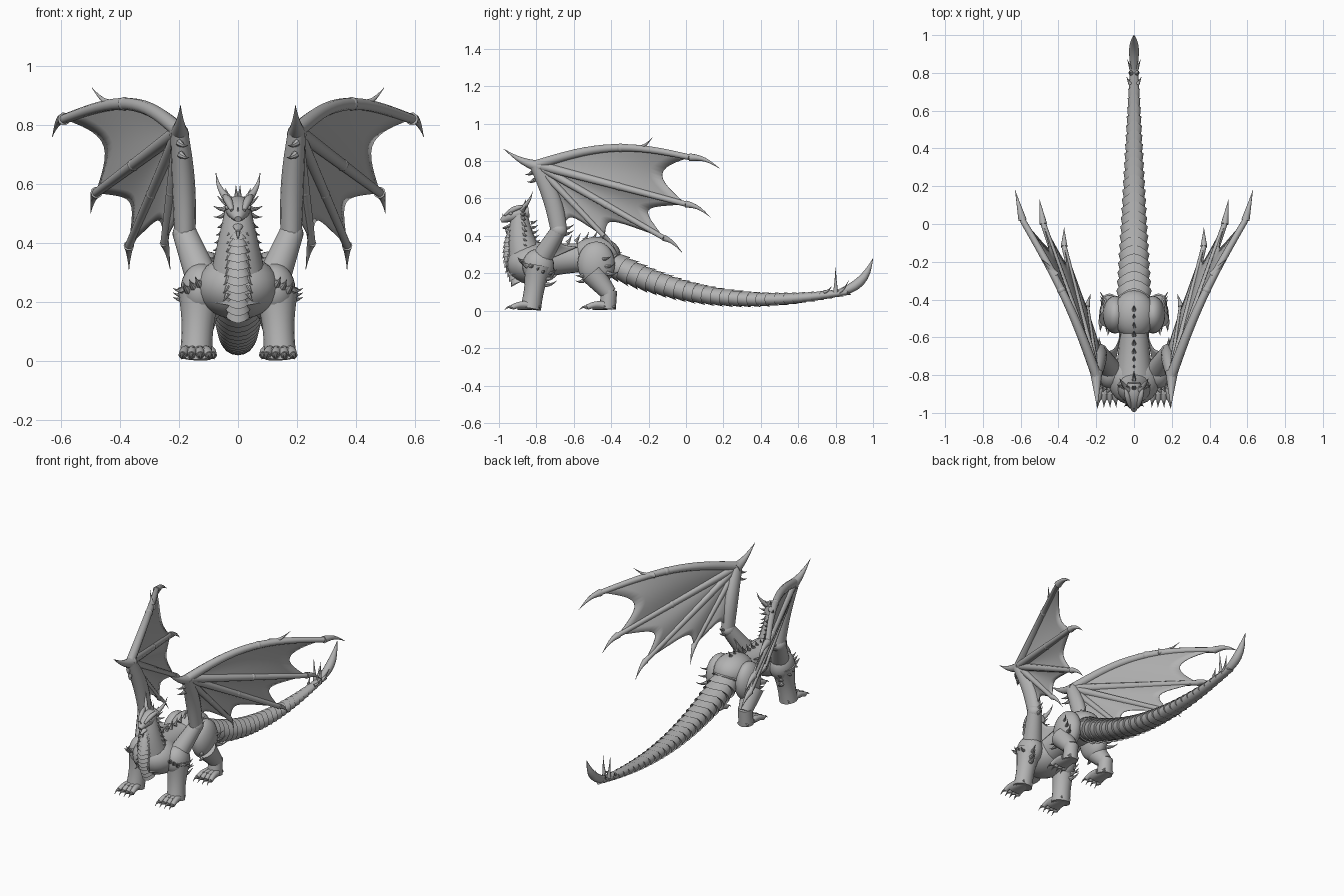
import bpy, bmesh, math
from mathutils import Vector

default_cube = bpy.data.objects.get("Cube")
if default_cube:
    bpy.data.objects.remove(default_cube, do_unlink=True)

shade = (0.45, 0.45, 0.45, 1)
grey = bpy.data.materials.new("stone grey")
grey.use_nodes = True
grey.diffuse_color = shade
grey.node_tree.nodes["Principled BSDF"].inputs["Base Color"].default_value = shade


def finish(name, bm, mirror=True, thickness=0):
    """Turn a bmesh into a shaded object, mirrored for paired parts."""
    bmesh.ops.recalc_face_normals(bm, faces=bm.faces)
    mesh = bpy.data.meshes.new(name)
    bm.to_mesh(mesh)
    bm.free()
    mesh.materials.append(grey)
    ob = bpy.data.objects.new(name, mesh)
    bpy.context.collection.objects.link(ob)
    bpy.ops.object.select_all(action='DESELECT')
    ob.select_set(True)
    bpy.context.view_layer.objects.active = ob
    bpy.ops.object.shade_smooth_by_angle(angle=math.radians(40))
    if thickness:
        solid = ob.modifiers.new("thickness", 'SOLIDIFY')
        solid.thickness, solid.offset = thickness, 0
    if mirror:
        ob.modifiers.new("mirror", 'MIRROR')


def bow(start, end, r_start, r_end, bulge=(0, 0, 0), swell=0):
    """Path function: a bowed line with a tapering radius and a mid swell."""
    start, end, bulge = Vector(start), Vector(end), Vector(bulge)

    def path(t):
        arch = math.sin(math.pi * t)
        return start.lerp(end, t) + bulge * arch, r_start + (r_end - r_start) * t + swell * arch
    return path


def tail_path(t):
    """Tail sweeping down from the hips and lifting again near its end."""
    height = 0.28 * (1 - t) ** 2.6 + 0.1 * t * t
    return Vector((0, 1.31 * t - 0.45, height)), 0.09 - 0.07 * t


def tube(bm, path, sides=12, steps=8, flat=1, plates=0, lip=0.1, point=0):
    """Loft along a path; plates turn the surface into overlapping scutes."""
    if plates:
        marks = [((i + edge) / plates, edge) for i in range(plates) for edge in (0, 1)]
    else:
        marks = [(i / steps, None) for i in range(steps + 1)]
    rings = []
    for t, edge in marks:
        centre, radius = path(t)
        tangent = (path(min(1, t + 0.01))[0] - path(max(0, t - 0.01))[0]).normalized()
        ref = Vector((0, 0, 1)) if abs(tangent.x) > 0.95 else Vector((1, 0, 0))
        across = (ref - tangent * ref.dot(tangent)).normalized()
        depth = tangent.cross(across) * flat
        grow = 1 if edge is None else 1 + lip * (2 * edge - 1)
        ring = []
        for j in range(sides):
            a = math.tau * j / sides
            offset = (across * math.cos(a) + depth * math.sin(a)) * max(radius * grow, 0.001)
            pull = tangent * point * math.sin(a) ** 4 if edge else Vector()
            ring.append(bm.verts.new(centre + offset + pull))
        rings.append(ring)
    for near, far in zip(rings, rings[1:]):
        for j in range(sides):
            bm.faces.new((near[j - 1], near[j], far[j], far[j - 1]))
    bm.faces.new(rings[0])
    bm.faces.new(rings[-1])


def part(name, *paths, mirror=True, **options):
    bm = bmesh.new()
    for path in paths:
        tube(bm, path, **options)
    finish(name, bm, mirror)


def ball(name, centre, size, mirror=True):
    bm = bmesh.new()
    bmesh.ops.create_uvsphere(bm, u_segments=24, v_segments=14, radius=1)
    bmesh.ops.scale(bm, verts=bm.verts, vec=size)
    bmesh.ops.translate(bm, verts=bm.verts, vec=centre)
    finish(name, bm, mirror)


def spike(base, reach, radius, sag=0.12):
    """Slightly hooked spike that grows from base along reach."""
    base, reach = Vector(base), Vector(reach)
    return bow(base, base + reach, radius, 0, (0, 0, -sag * reach.length))


def spike_row(name, base, step, reach, radius, count, mirror=True):
    base, step = Vector(base), Vector(step)
    part(name, *[spike(base + step * i, reach, radius) for i in range(count)],
         mirror=mirror, sides=7, steps=4)


def membrane(name, edge_a, edge_b, scallop):
    """Skin between two paths, with a hollow trailing edge."""
    bm = bmesh.new()
    rows, columns = 12, 10
    grid = []
    for i in range(rows + 1):
        s = i / rows
        arch = math.sin(math.pi * s)
        line = []
        for j in range(columns + 1):
            t = j / columns * (1 - scallop * abs(arch))
            co = edge_a(t)[0].lerp(edge_b(t)[0], s)
            co.x -= 0.02 * arch * t
            line.append(bm.verts.new(co))
        grid.append(line)
    for near, far in zip(grid, grid[1:]):
        for j in range(columns):
            bm.faces.new((near[j], near[j + 1], far[j + 1], far[j]))
    bmesh.ops.remove_doubles(bm, verts=bm.verts, dist=0.0005)
    finish(name, bm, thickness=0.004)


# Trunk and neck
ball("chest", (0, -.82, .25), (.14, .14, .11), mirror=False)
ball("pelvis", (0, -.48, .3), (.11, .13, .095), mirror=False)
part("waist", bow((0, -.8, .27), (0, -.45, .29), .1, .08, swell=-.01), mirror=False, sides=20)
part("neck", bow((0, -.89, .53), (0, -.84, .22), .04, .11, (0, -.015, 0)), mirror=False, sides=16)
part("throat_plates", bow((0, -.92, .46), (0, -.9, .15), .02, .035, (0, -.03, 0), .01),
     mirror=False, plates=13, lip=.15, point=.01)

# Tail, blade and spikes at its end
part("tail", tail_path, mirror=False, sides=16, flat=.8, plates=27, point=.03)
part("tail_blade", bow((0, .8, .09), (0, 1, .28), .015, 0, (0, .03, -.03), .018), mirror=False)
part("tail_spikes", spike((.015, .8, .1), (.01, 0, .13), .014),
     spike((.015, .82, .1), (.02, .05, .06), .01), spike((.02, .74, .1), (.02, .04, .03), .01), steps=4)

# Head: skull, jaw, brow, horns and a fan of cheek spikes
part("skull", bow((0, -.84, .53), (0, -.99, .48), .035, .012, (0, 0, .008), .02), mirror=False, flat=.85)
part("lower_jaw", bow((0, -.87, .48), (0, -.98, .44), .035, .007), mirror=False, flat=.6)
part("brow", bow((.02, -.97, .51), (.05, -.86, .56), .006, .002, (0, 0, .01), .01))
part("horn", bow((.03, -.88, .54), (.075, -.82, .637), .016, 0, (.01, .01, 0)))
part("nose_horn", spike((0, -.97, .49), (0, -.01, .03), .01), mirror=False)
part("chin_spike", spike((0, -.96, .44), (0, 0, -.03), .008), mirror=False)
ball("eye", (.036, -.937, .52), (.008, .01, .008))
skull_back = Vector((0, -.89, .51))
fan = []
for angle in range(-40, 90, 25):
    a = math.radians(angle)
    out = Vector((math.cos(a), .4, math.sin(a)))
    fan.append(spike(skull_back + out * .035, out * .05, .013))
part("cheek_spikes", *fan, steps=4, sides=7)

# Spikes along the neck and back
spike_row("neck_spikes", (.04, -.875, .47), (.005, 0, -.026), (.03, .025, -.018), .013, 9)
spike_row("throat_spikes", (.02, -.93, .45), (.002, -.003, -.028), (.016, -.012, -.025), .008, 9)
spike_row("nape_spikes", (0, -.83, .47), (0, .004, -.026), (0, .035, .015), .011, 5, mirror=False)
spike_row("back_spikes", (0, -.77, .345), (0, .045, .006), (0, .025, .045), .013, 8, mirror=False)

# Legs
ball("shoulder", (.125, -.79, .24), (.07, .085, .09))
part("front_leg", bow((.13, -.79, .24), (.143, -.83, .01), .075, .055, swell=-.01), sides=16)
ball("thigh", (.1, -.48, .25), (.065, .1, .12))
part("hind_shin", bow((.12, -.5, .2), (.13, -.41, .09), .065, .042), sides=16)
part("hind_ankle", bow((.13, -.41, .11), (.13, -.42, .01), .042, .045), sides=16)

# Feet, each with four clawed toes
for name, x, y in (("front", .143, -.84), ("hind", .13, -.44)):
    toes, claws = [], []
    for j in (-1.5, -.5, .5, 1.5):
        tip = Vector((x + .03 * j, y - .09, .018))
        toes.append(bow((x + .02 * j, y, .03), tip, .02, .014, (0, 0, .008)))
        claws.append(spike(tip, (.003 * j, -.04, -.014), .011, -.2))
    part(name + "_foot", bow((x, y + .06, .02), (x, y - .06, .025), .035, .055), flat=.4)
    part(name + "_toes", *toes)
    part(name + "_claws", *claws, steps=4, sides=8)

# Shoulder, elbow and thigh spikes
spike_row("shoulder_spikes", (.18, -.83, .24), (0, .03, -.015), (.04, .015, .005), .014, 3)
spike_row("chest_spikes", (.13, -.87, .26), (.02, .01, -.01), (.015, -.03, .025), .015, 3)
spike_row("elbow_spikes", (.15, -.75, .2), (0, 0, -.03), (.015, .06, .02), .014, 3)
spike_row("thigh_spikes", (.14, -.46, .28), (0, .02, -.04), (.04, .06, .01), .014, 3)
spike_row("knee_spikes", (.13, -.55, .19), (0, 0, -.03), (.01, -.04, 0), .012, 2)

# Wing arm and wrist claw
shoulder, elbow, wrist = (.11, -.79, .25), (.18, -.68, .43), Vector((.2, -.8, .78))
upper_arm = bow(shoulder, elbow, .06, .042)
forearm = bow(wrist, elbow, .03, .036, (-.005, .02, 0), .006)
part("wing_upper_arm", upper_arm, sides=14)
part("wing_forearm", forearm, sides=14, flat=1.25)
ball("wing_elbow", elbow, (.042, .045, .042))
part("wrist_claw", bow((.2, -.78, .77), (.195, -.975, .865), .034, 0, (0, 0, -.015)))

# Fingers, each ending in a claw that turns down more toward the body
knuckles = [(.59, .02, .82), (.48, 0, .57), (.37, -.12, .39), (.25, -.44, .4)]
bones = []
for i, knuckle in enumerate(knuckles):
    arch = (-.03, 0, .07) if i == 0 else (0, 0, 0)
    bone = bow(wrist, knuckle, .027 - .002 * i, .016 - .001 * i, arch)
    hook = (.04 - .02 * i, .16 - .03 * i, -.06 - .01 * i)
    part(f"wing_finger_{i + 1}", bone, sides=10, steps=16)
    part(f"wing_claw_{i + 1}", spike(knuckle, hook, .022 - .002 * i, -.1), sides=10)
    ball(f"wing_joint_{i + 1}", bone(.55)[0], [.023 - .002 * i] * 3)
    bones.append(bone)

# Wing skin
for i, (outer, inner) in enumerate(zip(bones, bones[1:] + [forearm])):
    membrane(f"wing_membrane_{i + 1}", outer, inner, .17 + .02 * i)
membrane("shoulder_web", upper_arm, bow(shoulder, (.07, -.58, .34), 0, 0), .2)

# Wing spikes
part("wing_crest_spike", spike((.41, -.27, .87), (.085, .09, .055), .018))
spike_row("wrist_spikes", (.2, -.82, .74), (-.005, .01, -.04), (-.03, -.04, -.01), .013, 2)
spike_row("wing_elbow_spikes", (.18, -.66, .44), (0, 0, -.03), (.005, .06, .02), .015, 2)
